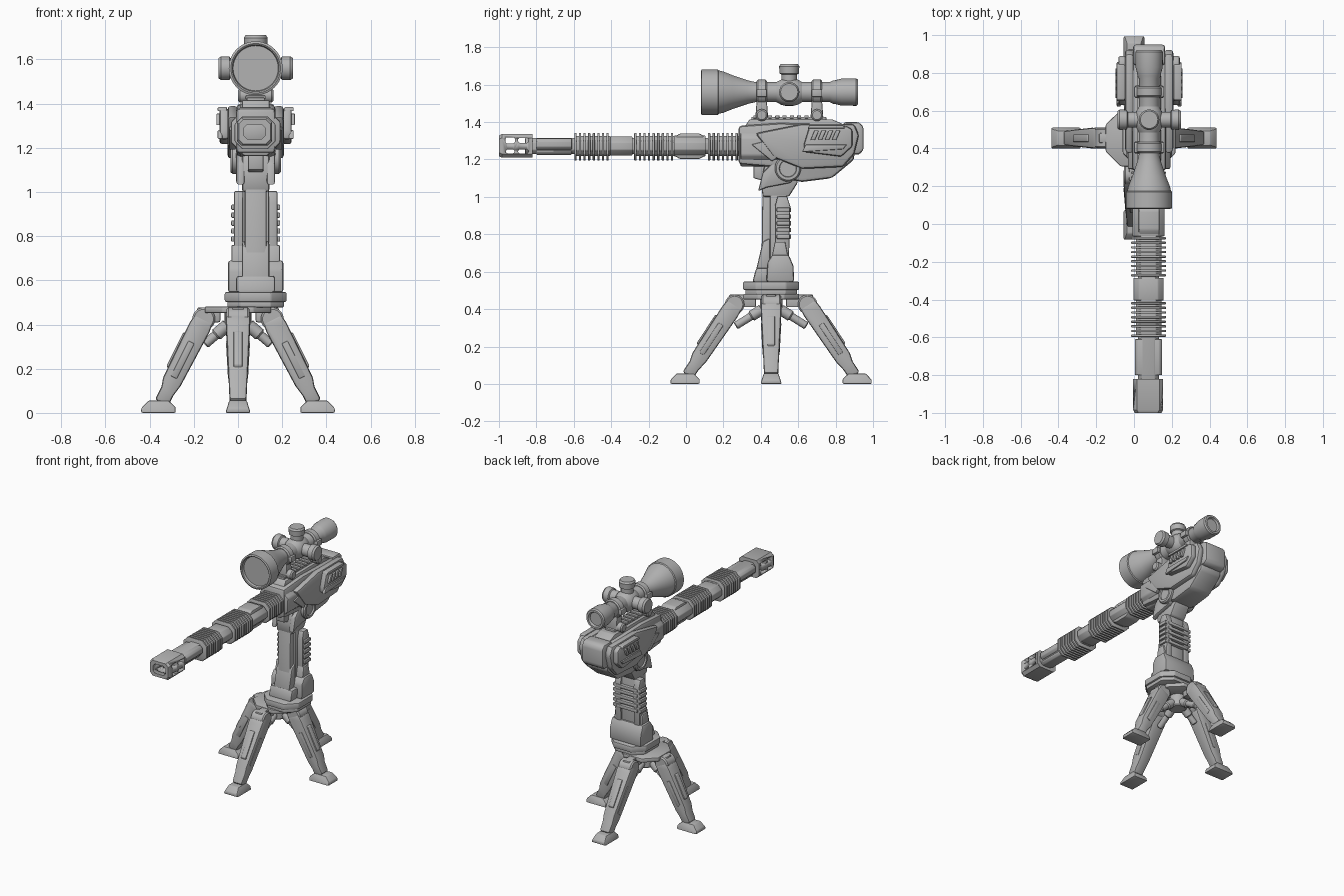
import bpy, bmesh, math
from mathutils import Matrix, Vector

grey = bpy.data.materials.new("gunmetal grey")
grey.diffuse_color = (0.45, 0.45, 0.45, 1)
X = 0.08          # centre line of gun and column
CY = 0.455        # tripod centre
BZ = 1.272        # barrel axis height


def finish(bm, name, bevel=0.0, M=None):
    bmesh.ops.recalc_face_normals(bm, faces=bm.faces)
    if bevel:
        edges = [e for e in bm.edges if e.calc_face_angle(0) > math.radians(22)]
        bmesh.ops.bevel(bm, geom=edges, offset=bevel, offset_type='OFFSET', segments=2,
                        profile=0.5, affect='EDGES', clamp_overlap=True)
    if M:
        bm.transform(M)
    for f in bm.faces:
        f.smooth = True
    me = bpy.data.meshes.new(name)
    bm.to_mesh(me)
    bm.free()
    me.set_sharp_from_angle(angle=math.radians(32))
    me.materials.append(grey)
    ob = bpy.data.objects.new(name, me)
    bpy.context.collection.objects.link(ob)
    return ob


def extrude(name, pts, axis, a, b, bevel=0.008, M=None, warp=None):
    """Outline pushed along one axis from a to b; outline uses the other two axes."""
    put = {'x': lambda p, t: (t, p[0], p[1]), 'y': lambda p, t: (p[0], t, p[1]),
           'z': lambda p, t: (p[0], p[1], t)}[axis]
    bm = bmesh.new()
    rings = [[bm.verts.new(put(p, t)) for p in pts] for t in (a, b)]
    n = len(pts)
    bm.faces.new(rings[0])
    bm.faces.new(rings[1][::-1])
    for i in range(n):
        j = (i + 1) % n
        bm.faces.new((rings[0][i], rings[0][j], rings[1][j], rings[1][i]))
    if warp:
        for v in bm.verts:
            warp(v.co)
    return finish(bm, name, bevel, M)


def octo(cx, cy, w, h, c):
    w, h = w / 2, h / 2
    return [(cx - w, cy - h + c), (cx - w + c, cy - h), (cx + w - c, cy - h), (cx + w, cy - h + c),
            (cx + w, cy + h - c), (cx + w - c, cy + h), (cx - w + c, cy + h), (cx - w, cy + h - c)]


def rect(x0, x1, y0, y1):
    return [(x0, y0), (x1, y0), (x1, y1), (x0, y1)]


def mid(name, pts, half, bevel=0.008):
    return extrude(name, pts, 'x', X - half, X + half, bevel)


def sides(name, pts, a, b, bevel=0.006):
    for s, w in ((-1, "left"), (1, "right")):
        extrude(w + "_" + name, pts, 'x', X + s * a, X + s * b, bevel)


def lathe(name, origin, axis, prof, n=32, M=None):
    """Turned part: prof is (distance along axis, radius)."""
    q = Vector((0, 0, 1)).rotation_difference(Vector(axis).normalized()).to_matrix().to_4x4()
    T = Matrix.Translation(origin) @ q
    bm = bmesh.new()
    rings = []
    for t, r in prof:
        if r == 0:
            rings.append([bm.verts.new((0, 0, t))] * n)
        else:
            rings.append([bm.verts.new((r * math.cos(2 * math.pi * i / n),
                                        r * math.sin(2 * math.pi * i / n), t)) for i in range(n)])
    for A, B in zip(rings, rings[1:]):
        for i in range(n):
            j = (i + 1) % n
            bm.faces.new(list(dict.fromkeys((A[i], A[j], B[j], B[i]))))
    return finish(bm, name, 0, (M @ T) if M else T)


def drum(name, origin, axis, a, b, r, n=28, M=None):
    c = min(0.008, r * 0.25)
    return lathe(name, origin, axis, [(a, 0), (a, r - c), (a + c, r), (b - c, r), (b, r - c), (b, 0)], n, M)


# ---- tripod: four legs, the fore and aft pair reaching further
for k, who in enumerate(("rear", "left", "front", "right")):
    M = Matrix.Translation((0, CY, 0)) @ Matrix.Rotation(k * math.pi / 2, 4, 'Z')
    rt, rf = (0.195, 0.46) if k % 2 == 0 else (0.155, 0.36)
    top, foot = Vector((rt, 0.425)), Vector((rf - 0.015, 0.045))
    d = (foot - top).normalized()
    nrm = Vector((-d.y, d.x))

    def at(t, o):
        return tuple(top.lerp(foot, t) + nrm * o)

    def narrow(co):
        co.x *= 0.68 + 0.32 * min(1, max(0, (co.z - 0.05) / 0.33))
    leg = [at(0, -0.045), at(0.1, -0.05), at(0.75, -0.042), at(0.88, -0.032), at(1, -0.032),
           at(1, 0.034), at(0.85, 0.034), at(0.75, 0.046), at(0.1, 0.05), at(0, 0.045)]
    extrude(who + "_leg", leg, 'x', -0.055, 0.055, 0.012, M, narrow)
    drum(who + "_leg_hinge", (0, rt, 0.425), (1, 0, 0), -0.052, 0.052, 0.052, 28, M)
    panel = [at(0.28, -0.012), at(0.7, -0.012), at(0.7, 0.018), at(0.28, 0.018)]
    extrude(who + "_leg_panel", panel, 'x', -0.058, 0.058, 0.004, M, narrow)
    ridge = [at(0.2, 0.04), at(0.65, 0.04), at(0.62, 0.056), at(0.23, 0.056)]
    extrude(who + "_leg_ridge", ridge, 'x', -0.02, 0.02, 0.004, M)
    extrude(who + "_hinge_bracket", rect(0.08, rt + 0.03, 0.41, 0.478), 'x', -0.027, 0.027, 0.008, M)

    def flare(co):
        co.x *= 1 - 0.3 * co.z / 0.055
    pad = [(rf - 0.078, 0), (rf + 0.078, 0), (rf + 0.078, 0.022), (rf + 0.045, 0.056),
           (rf - 0.045, 0.056), (rf - 0.078, 0.026)]
    extrude(who + "_foot", pad, 'x', -0.057, 0.057, 0.007, M, flare)
    a, b = Vector((0, 0.045, 0.40)), Vector((0, rt - 0.005, 0.31))
    drum(who + "_strut", a, b - a, 0, (b - a).length, 0.021, 16, M)
    drum(who + "_strut_sleeve", a, b - a, 0.0, 0.075, 0.029, 16, M)

# ---- hub and turntable
extrude("tripod_hub", octo(0, CY, 0.30, 0.30, 0.08), 'z', 0.452, 0.482, 0.006)
drum("hub_socket", (0, CY, 0), (0, 0, 1), 0.365, 0.46, 0.06)
extrude("turntable_lower", octo(X, CY, 0.255, 0.275, 0.06), 'z', 0.478, 0.505, 0.004)
extrude("turntable_upper", octo(X, CY, 0.28, 0.30, 0.07), 'z', 0.502, 0.547, 0.008)

# ---- column
mid("column_spine", [(0.38, 0.54), (0.47, 0.54), (0.475, 1.12), (0.41, 1.12), (0.405, 0.75)], 0.05, 0.01)
mid("column_core", rect(0.45, 0.54, 0.54, 1.06), 0.06)
mid("column_toe", [(0.355, 0.545), (0.45, 0.545), (0.45, 0.62), (0.375, 0.62)], 0.088, 0.012)
mid("column_wedge", [(0.375, 0.61), (0.45, 0.61), (0.45, 0.78), (0.41, 0.76)], 0.062, 0.01)
mid("column_collar", [(0.43, 0.545), (0.578, 0.545), (0.575, 0.63), (0.55, 0.69), (0.46, 0.69), (0.435, 0.65)],
    0.125, 0.012)
sides("collar_cheek", [(0.455, 0.66), (0.55, 0.66), (0.53, 0.76), (0.475, 0.76)], 0.05, 0.11)
sides("column_rail", [(0.475, 0.65), (0.55, 0.65), (0.558, 0.95), (0.54, 1.005), (0.49, 1.005), (0.475, 0.95)],
      0.05, 0.098, 0.008)
for i in range(5):
    z = 0.775 + i * 0.036
    sides("column_rib_%d" % i, rect(0.485, 0.556, z, z + 0.024), 0.09, 0.111, 0.005)
    mid("rear_column_rib_%d" % i, rect(0.53, 0.562, z, z + 0.024), 0.085, 0.005)

# ---- yoke
mid("yoke_neck", [(0.41, 1.0), (0.55, 1.0), (0.60, 1.08), (0.58, 1.17), (0.42, 1.17), (0.40, 1.08)], 0.062, 0.012)
sides("yoke_arm", [(0.385, 1.03), (0.43, 1.05), (0.56, 1.075), (0.61, 1.13), (0.57, 1.21), (0.49, 1.21), (0.41, 1.13)],
      0.05, 0.088, 0.01)
for s, w in ((-1, "left"), (1, "right")):
    lathe(w + "_pivot", (X, 0.545, 1.152), (s, 0, 0),
          [(0.05, 0), (0.05, 0.07), (0.105, 0.07), (0.114, 0.062), (0.114, 0.047), (0.104, 0.044), (0.104, 0)])
mid("belly_nub", [(0.36, 1.1), (0.44, 1.08), (0.46, 1.19), (0.36, 1.19)], 0.035)

# ---- receiver
mid("receiver_core", [(0.28, 1.175), (0.46, 1.16), (0.52, 1.10), (0.62, 1.08), (0.78, 1.10), (0.84, 1.15),
                      (0.90, 1.20), (0.90, 1.385), (0.5, 1.395), (0.28, 1.38)], 0.09, 0.02)
extrude("receiver_shroud", octo(X, 1.27, 0.225, 0.215, 0.06), 'y', 0.29, 0.50, 0.01)
sides("armour", [(0.37, 1.34), (0.62, 1.39), (0.90, 1.39), (0.925, 1.33), (0.90, 1.23), (0.84, 1.16),
                 (0.62, 1.15), (0.47, 1.21)], 0.08, 0.128, 0.018)
sides("side_pod", [(0.63, 1.28), (0.66, 1.378), (0.86, 1.378), (0.89, 1.36), (0.89, 1.27), (0.83, 1.215),
                   (0.63, 1.24)], 0.12, 0.163, 0.012)
sides("pod_ledge", [(0.62, 1.24), (0.84, 1.255), (0.86, 1.28), (0.64, 1.28)], 0.15, 0.172, 0.005)
sides("pod_brow", [(0.65, 1.366), (0.85, 1.366), (0.84, 1.384), (0.66, 1.384)], 0.13, 0.172, 0.004)
for i in range(4):
    y = 0.665 + i * 0.038
    sides("pod_rib_%d" % i, [(y, 1.303), (y + 0.024, 1.303), (y + 0.046, 1.355), (y + 0.022, 1.355)],
          0.15, 0.178, 0.004)
sides("front_cheek", [(0.35, 1.28), (0.46, 1.19), (0.52, 1.23), (0.47, 1.31)], 0.09, 0.12)
mid("rear_block", [(0.84, 1.23), (0.925, 1.225), (0.95, 1.25), (0.95, 1.375), (0.925, 1.4), (0.84, 1.4)], 0.085, 0.016)
mid("top_deck", [(0.31, 1.37), (0.34, 1.415), (0.78, 1.415), (0.86, 1.38), (0.86, 1.37)], 0.062, 0.008)
mid("scope_rail", rect(0.35, 0.75, 1.41, 1.427), 0.04, 0.004)
for i in range(10):
    mid("rail_tooth_%d" % i, rect(0.36 + i * 0.039, 0.382 + i * 0.039, 1.42, 1.436), 0.045, 0.003)

# ---- barrel
def barrel(name, y0, y1, w, h, c, z=BZ, bevel=0.005):
    return extrude(name, octo(X - 0.003, z, w, h, c), 'y', y0, y1, bevel)

barrel("barrel_core", -0.86, 0.35, 0.11, 0.085, 0.022)
barrel("barrel_front_sleeve", -0.80, -0.61, 0.145, 0.06, 0.015, 1.283)
barrel("barrel_front_keel", -0.80, -0.61, 0.10, 0.086, 0.015, 1.268)
barrel("barrel_middle_sleeve", -0.405, -0.285, 0.16, 0.10, 0.03)
barrel("barrel_block", -0.065, 0.105, 0.17, 0.11, 0.035)
extrude("barrel_block_cap", [(-0.065, 1.22), (-0.03, 1.202), (0.07, 1.202), (0.105, 1.22), (0.105, 1.32),
                             (0.07, 1.34), (-0.03, 1.34), (-0.065, 1.32)], 'x', X - 0.055, X + 0.055, 0.008)
for g, (start, count) in enumerate(((-0.597, 8), (-0.277, 9), (0.118, 8))):
    barrel("fin_base_%d" % g, start, start + count * 0.0245, 0.135, 0.105, 0.03)
    for i in range(count):
        y = start + i * 0.0245
        barrel("fin_%d_%d" % (g, i), y, y + 0.012, 0.184, 0.148, 0.035, BZ - 0.004, 0.003)

# ---- muzzle: hollow square brake with side vents
bm = bmesh.new()
rings = []
for y, s, c in ((-0.82, 0, 0.02), (-0.985, 0, 0.02), (-1.0, 0.008, 0.02), (-1.0, 0.03, 0.016), (-0.85, 0.03, 0.016)):
    rings.append([bm.verts.new((x, y, z)) for x, z in octo(X - 0.005, BZ + 0.001, 0.158 - 2 * s, 0.126 - 2 * s, c)])
for A, B in zip(rings, rings[1:]):
    for i in range(8):
        bm.faces.new((A[i], A[i - 1], B[i - 1], B[i]))
bm.faces.new(rings[0])
bm.faces.new(rings[-1])
muzzle = finish(bm, "muzzle_brake")
vents = bmesh.new()
for y, z, w, h in ((-0.94, 1.243, 0.045, 0.02), (-0.87, 1.243, 0.055, 0.02),
                   (-0.94, 1.302, 0.05, 0.032), (-0.87, 1.302, 0.055, 0.026)):
    bmesh.ops.create_cube(vents, size=1, matrix=Matrix.Translation((X, y, z)) @ Matrix.Diagonal((0.4, w, h, 1)))
cutter = finish(vents, "vent_cutter", 0.008)
cutter.hide_render = True
cutter.hide_viewport = True
cut = muzzle.modifiers.new("vents", 'BOOLEAN')
cut.operation, cut.solver, cut.object = 'DIFFERENCE', 'EXACT', cutter

# ---- scope
SZ = 1.56
lathe("scope_tube", (X, 0, SZ), (0, 1, 0),
      [(0.10, 0), (0.10, 0.102), (0.084, 0.106), (0.08, 0.112), (0.084, 0.122), (0.17, 0.122), (0.175, 0.116),
       (0.20, 0.11), (0.25, 0.09), (0.33, 0.063), (0.37, 0.054), (0.77, 0.054), (0.785, 0.062), (0.80, 0.064),
       (0.83, 0.072), (0.91, 0.073), (0.92, 0.066), (0.92, 0.052), (0.905, 0.046), (0.905, 0)], 48)
lathe("scope_saddle", (X, 0, SZ), (0, 1, 0),
      [(0.48, 0), (0.48, 0.052), (0.51, 0.068), (0.53, 0.073), (0.575, 0.073), (0.595, 0.068), (0.625, 0.052), (0.625, 0)])
for name, axis, a in (("top", (0, 0, 1), 0.150), ("left", (-1, 0, 0), 0.168), ("right", (1, 0, 0), 0.168)):
    lathe(name + "_turret", (X, 0.552, SZ), axis,
          [(0.03, 0), (0.03, 0.042), (a - 0.055, 0.042), (a - 0.05, 0.052), (a - 0.012, 0.054), (a, 0.046), (a, 0)])
for y, w in ((0.405, "front"), (0.70, "rear")):
    drum(w + "_scope_ring", (X, y, SZ), (0, 1, 0), -0.028, 0.028, 0.067)
    mid(w + "_ring_post", [(y - 0.035, 1.415), (y + 0.035, 1.415), (y + 0.026, 1.53), (y - 0.026, 1.53)], 0.042)
    sides(w + "_ring_clamp", rect(y - 0.028, y + 0.028, 1.535, 1.575), 0.055, 0.08, 0.005)
    drum(w + "_mount_knob", (X, y, 1.437), (1, 0, 0), -0.08, 0.08, 0.032)
